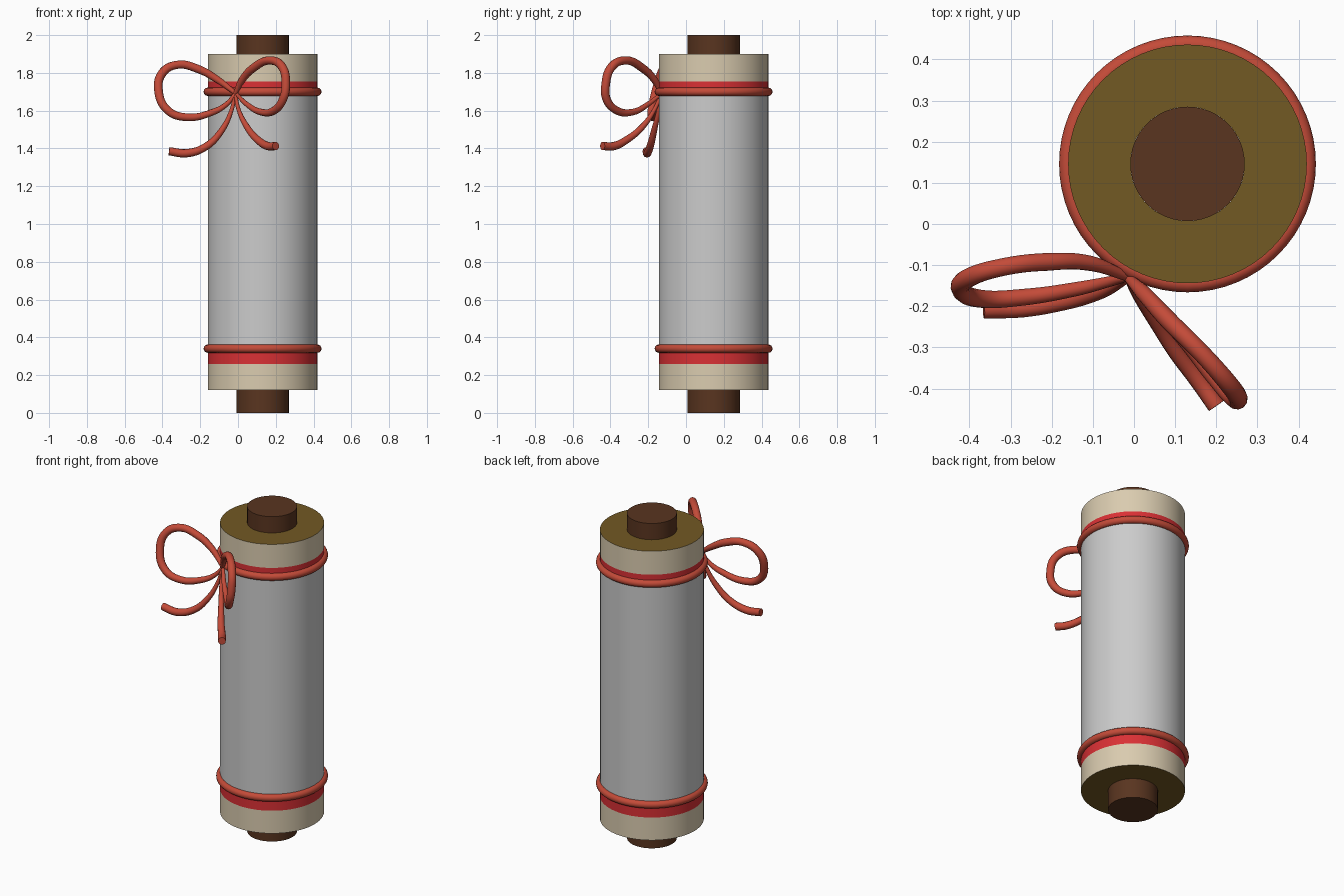
import bpy, bmesh, math

if "Cube" in bpy.data.objects:
    bpy.data.objects.remove(bpy.data.objects["Cube"])

CX, CY = 0.13, 0.146
R, CORE_R, CORD = 0.29, 0.139, 0.022


def material(name, rgb):
    m = bpy.data.materials.new(name)
    m.diffuse_color = (*rgb, 1)
    m.use_nodes = True
    m.node_tree.nodes["Principled BSDF"].inputs["Base Color"].default_value = m.diffuse_color
    return m


cream = material("cream", (0.70, 0.60, 0.43))
red = material("red", (0.70, 0.03, 0.035))
olive = material("olive", (0.17, 0.10, 0.017))
brown = material("brown", (0.10, 0.035, 0.014))
cord = material("cord", (0.55, 0.07, 0.04))
paper = material("paper", (0.8, 0.8, 0.8))


def smooth(ob):
    bpy.ops.object.select_all(action='DESELECT')
    ob.select_set(True)
    bpy.context.view_layer.objects.active = ob
    bpy.ops.object.shade_smooth_by_angle(angle=math.radians(40))


def lathe(name, profile, mats, n=64):
    """Spin (radius, z) points about the roll axis; one material per segment."""
    bm = bmesh.new()
    rings = [[bm.verts.new((r * math.cos(2 * math.pi * i / n),
                            r * math.sin(2 * math.pi * i / n), z)) for i in range(n)]
             for r, z in profile]
    slots = list(dict.fromkeys(mats))
    for k, m in enumerate(mats):
        a, b = rings[k], rings[k + 1]
        for i in range(n):
            j = (i + 1) % n
            f = bm.faces.new((a[i], a[j], b[j], b[i]))
            f.material_index = slots.index(m)
    me = bpy.data.meshes.new(name)
    bm.to_mesh(me)
    bm.free()
    for m in slots:
        me.materials.append(m)
    ob = bpy.data.objects.new(name, me)
    ob.location = (CX, CY, 0)
    bpy.context.collection.objects.link(ob)
    smooth(ob)


# rolled sheet with coloured border bands and end faces
lathe("rolled_sheet",
      [(CORE_R, 0.12), (R, 0.12), (R, 0.26), (R, 0.335), (R, 1.70),
       (R, 1.755), (R, 1.90), (CORE_R, 1.90)],
      [olive, cream, red, paper, red, cream, olive])

# wooden rod through the middle
bpy.ops.mesh.primitive_cylinder_add(vertices=48, radius=CORE_R, depth=2, location=(CX, CY, 1))
rod = bpy.context.object
rod.name = "rod"
rod.data.materials.append(brown)
smooth(rod)

# cord wrapped round each end
for name, z in (("lower_cord_ring", 0.34), ("upper_cord_ring", 1.70)):
    bpy.ops.mesh.primitive_torus_add(major_segments=64, minor_segments=16, major_radius=R,
                                     minor_radius=CORD, location=(CX, CY, z))
    ring = bpy.context.object
    ring.name = name
    ring.data.materials.append(cord)
    smooth(ring)


def tube(name, pts, radii):
    """Smooth round cord through the points, with a thickness factor at each."""
    cu = bpy.data.curves.new(name, 'CURVE')
    cu.dimensions = '3D'
    cu.bevel_depth = CORD
    cu.bevel_resolution = 4
    cu.use_fill_caps = True
    cu.resolution_u = 8
    sp = cu.splines.new('BEZIER')
    sp.bezier_points.add(len(pts) - 1)
    for bp, p, r in zip(sp.bezier_points, pts, radii):
        bp.co = p
        bp.radius = r
        bp.handle_left_type = bp.handle_right_type = 'AUTO'
    cu.materials.append(cord)
    ob = bpy.data.objects.new(name, cu)
    bpy.context.collection.objects.link(ob)


# bow: two loops and two loose tails, thinning toward the knot
loop_r = [0.5, 0.85, 1, 1, 1.05, 1.05, 1, 0.95, 0.8, 0.6, 0.4]
tail_r = [0.4, 0.5, 0.75, 0.9, 1, 1]
tube("left_bow_loop",
     [(-0.01, -0.13, 1.69), (-0.11, -0.095, 1.765), (-0.21, -0.092, 1.82),
      (-0.32, -0.105, 1.843), (-0.40, -0.13, 1.80), (-0.42, -0.16, 1.70),
      (-0.37, -0.182, 1.60), (-0.27, -0.178, 1.565), (-0.14, -0.158, 1.59),
      (-0.06, -0.14, 1.635), (-0.015, -0.13, 1.69)], loop_r)
tube("right_bow_loop",
     [(-0.015, -0.13, 1.69), (0.02, -0.165, 1.76), (0.08, -0.23, 1.825),
      (0.17, -0.32, 1.866), (0.235, -0.395, 1.83), (0.253, -0.425, 1.74),
      (0.238, -0.42, 1.66), (0.19, -0.365, 1.60), (0.12, -0.28, 1.593),
      (0.045, -0.20, 1.635), (-0.01, -0.13, 1.69)], loop_r)
tube("left_tail",
     [(-0.015, -0.13, 1.69), (-0.035, -0.145, 1.60), (-0.09, -0.17, 1.49),
      (-0.17, -0.19, 1.41), (-0.27, -0.205, 1.375), (-0.365, -0.208, 1.385)], tail_r)
tube("right_tail",
     [(-0.015, -0.13, 1.69), (0.005, -0.17, 1.60), (0.05, -0.235, 1.51),
      (0.105, -0.315, 1.445), (0.16, -0.385, 1.412), (0.20, -0.442, 1.413)], tail_r)
